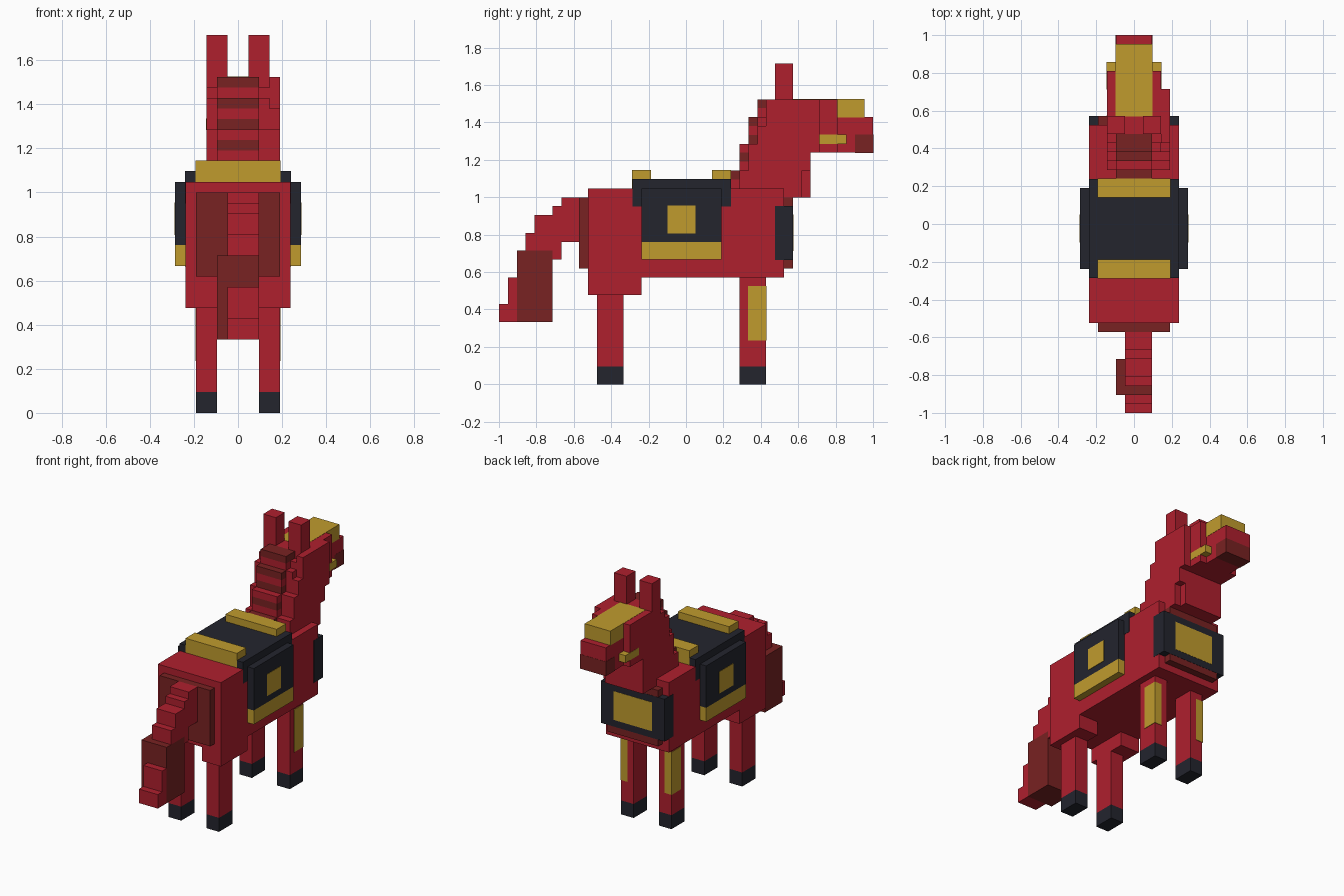
import bpy
import bmesh

old = bpy.data.objects.get("Cube")
if old:
    bpy.data.objects.remove(old, do_unlink=True)

UNIT = 1 / 21  # size of one block
THIN = 0.06    # how far painted plates stand proud, in blocks


def material(name, rgb):
    m = bpy.data.materials.new(name)
    m.use_nodes = True
    m.diffuse_color = (*rgb, 1)
    m.node_tree.nodes["Principled BSDF"].inputs["Base Color"].default_value = (*rgb, 1)
    return m


RED = material("red", (0.43, 0.014, 0.027))
MAROON = material("maroon", (0.19, 0.016, 0.016))
GOLD = material("gold", (0.53, 0.33, 0.027))
NAVY = material("navy", (0.017, 0.018, 0.027))


def blocks(name, mat, boxes, grow=0, mirror=False):
    """One object from boxes given as (x range, y range, z range) in blocks."""
    bm = bmesh.new()
    for box in boxes:
        sides = (1, -1) if mirror else (1,)
        for side in sides:
            verts = bmesh.ops.create_cube(bm, size=1)["verts"]
            for v in verts:
                for axis, (lo, hi) in enumerate(box):
                    v.co[axis] = ((lo + hi) / 2 + v.co[axis] * (hi - lo + 2 * grow)) * UNIT
                v.co.x *= side
    bmesh.ops.recalc_face_normals(bm, faces=bm.faces)
    mesh = bpy.data.meshes.new(name)
    bm.to_mesh(mesh)
    bm.free()
    mesh.materials.append(mat)
    obj = bpy.data.objects.new(name, mesh)
    bpy.context.collection.objects.link(obj)
    return obj


# Legs, hooves and shin guards
LEG_X = (2, 4)
for name, ys, top in (("front", (6, 9), 12), ("rear", (-10, -7), 10)):
    blocks(name + "_legs", RED, [(LEG_X, ys, (2, top))], mirror=True)
    blocks(name + "_hooves", NAVY, [(LEG_X, ys, (0, 2))], mirror=True)
blocks("shin_guards", GOLD, [((3, 4), (7, 9), (5, 11))], THIN, mirror=True)

# Body, haunches and the end panels
blocks("body", RED, [((-5, 5), (-11, 11), (12, 22))])
blocks("haunches", RED, [((2, 5), (-11, -5), (10, 12))], mirror=True)
blocks("rump_panel", MAROON, [((-4, 4), (-12, -11), (13, 21))])
blocks("chest_panel", MAROON, [((-4, 4), (11, 12), (13, 21))])

# Chest armour
blocks("chest_armour", NAVY, [((-5, 5), (10, 12), (14, 20))], THIN / 2)
blocks("chest_badge", GOLD, [((-3, 3), (11, 12), (15, 19))], THIN)

# Saddle
blocks("saddle_top", NAVY, [((-5, 5), (-6, 5), (20, 23))], THIN / 2)
blocks("saddle_flaps", NAVY, [((5, 6), (-5, 4), (16, 22))], mirror=True)
blocks("saddle_trim", GOLD, [((5, 6), (-5, 4), (14, 16))], mirror=True)
blocks("saddle_badges", GOLD, [((5, 6), (-2, 1), (17, 20))], THIN, mirror=True)
blocks("saddle_bars", GOLD, [((-4, 4), ys, (22, 24)) for ys in ((-6, -4), (3, 5))], THIN)

# Tail: stepped red strand through a dark tuft
TAIL_STEPS = [((-14, -12), (16, 21)), ((-15, -14), (14, 20)), ((-17, -15), (15, 19)),
              ((-18, -17), (15, 17)), ((-20, -19), (7, 12)), ((-21, -20), (7, 9))]
blocks("tail", RED, [((-1, 2), ys, zs) for ys, zs in TAIL_STEPS])
blocks("tail_tuft", MAROON, [((-2, 2), (-19, -15), (7, 15))])

# Neck: stepped courses, with a shallower layer on one side
NECK_STEPS = [(6, 14, (21, 24)), (7, 14, (24, 26)), (7, 15, (26, 27)),
              (8, 15, (27, 30)), (9, 15, (30, 31)), (10, 15, (31, 32))]
blocks("neck", RED, [((-3, 3), (back, front), zs) for back, front, zs in NECK_STEPS])
SIDE_STEPS = [(6, 13, (21, 24)), (7, 14, (24, 26)), (7, 15, (26, 27)),
              (8, 15, (27, 29)), (9, 15, (29, 32))]
blocks("neck_side", RED, [((3, 4), (back, front), zs) for back, front, zs in SIDE_STEPS])

# Mane: alternating rows along the back of the neck
rows = {MAROON: [], RED: []}
for z in range(22, 32):
    back = 5 if z < 24 else 6 if z < 27 else 7 if z < 30 else 8
    depth = 2 if z == 31 else 1
    rows[MAROON if z % 2 else RED].append(((-2, 2), (back, back + depth), (z, z + 1)))
blocks("mane_dark_rows", MAROON, rows[MAROON])
blocks("mane_red_rows", RED, rows[RED])

# Head
blocks("head", RED, [((-3, 3), (14, 17), (26, 32))])
blocks("muzzle", RED, [((-2, 2), (17, 21), (26, 30))])
blocks("nose", MAROON, [((-2, 2), (19, 21), (26, 28))], THIN / 2)
blocks("face_guard", GOLD, [((-2, 2), (12, 20), (30, 32))], THIN / 2)
blocks("bit", GOLD, [((-3, 3), (15, 18), (27, 28))], THIN / 2)
blocks("ears", RED, [((1, 3), (10, 12), (32, 36))], mirror=True)
